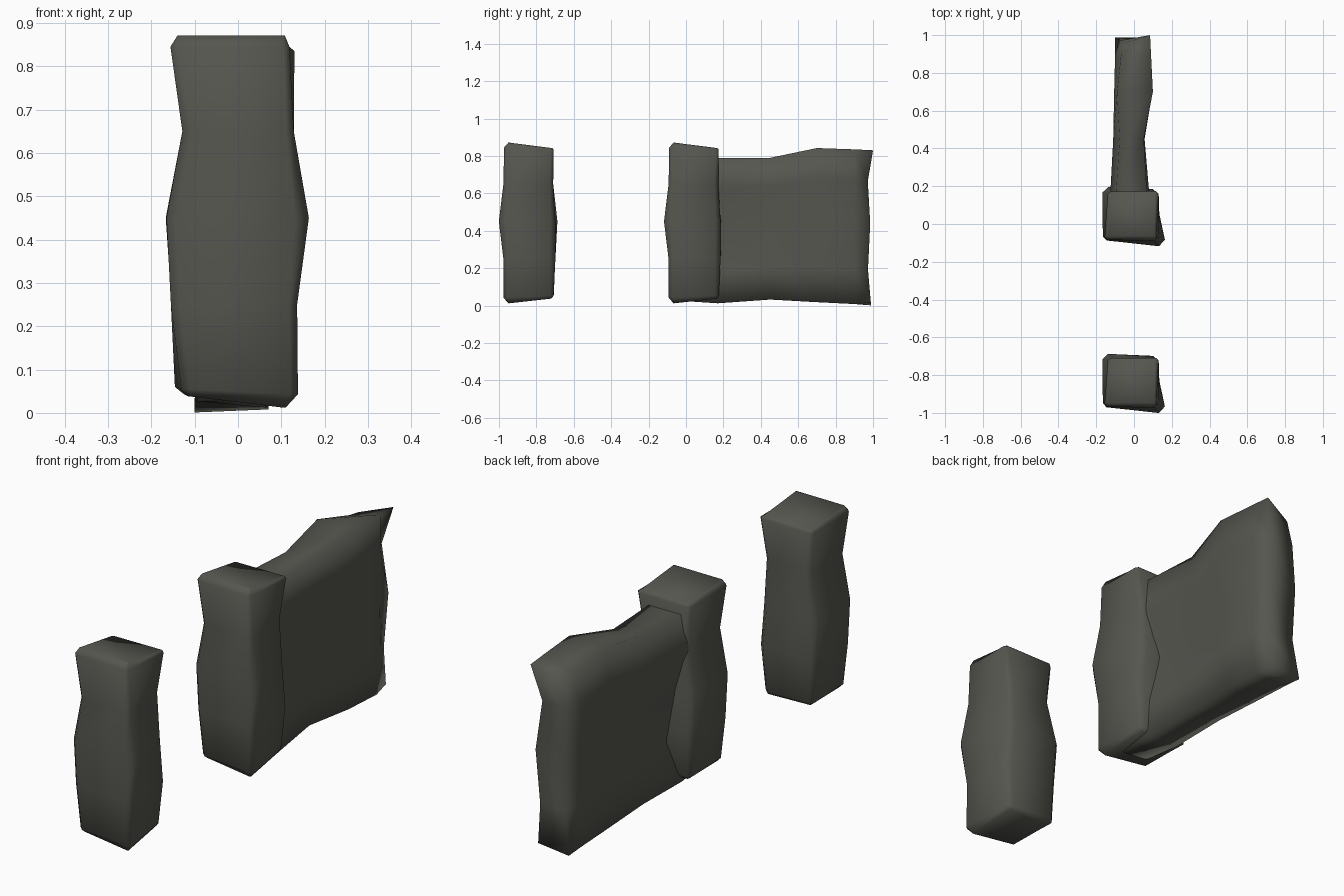
import bpy, bmesh

if "Cube" in bpy.data.objects:
    bpy.data.objects.remove(bpy.data.objects["Cube"])

stone = bpy.data.materials.new("dark_stone")
stone.diffuse_color = (0.093, 0.093, 0.080, 1)
stone.use_nodes = True
stone.node_tree.nodes["Principled BSDF"].inputs["Base Color"].default_value = stone.diffuse_color


def make_mesh(name, rings, cap):
    """Skin closed rings of points; cap lists the index loops closing each end."""
    bm = bmesh.new()
    loops = [[bm.verts.new(p) for p in ring] for ring in rings]
    n = len(loops[0])
    for a, b in zip(loops, loops[1:]):
        for i in range(n):
            j = (i + 1) % n
            bm.faces.new((a[i], a[j], b[j], b[i]))
    for ring in (loops[0], loops[-1]):
        for idx in cap:
            bm.faces.new([ring[i] for i in idx])
    bmesh.ops.recalc_face_normals(bm, faces=bm.faces)
    for f in bm.faces:
        f.smooth = True
    me = bpy.data.meshes.new(name)
    bm.to_mesh(me)
    bm.free()
    me.materials.append(stone)
    return me


def add(name, me, y=0):
    ob = bpy.data.objects.new(name, me)
    ob.location.y = y
    bpy.context.collection.objects.link(ob)
    return ob


def chamfered(corners, cuts):
    """Cut each of the four corners of a ring into two points."""
    ring = []
    for i, (x, y, z) in enumerate(corners):
        for k in (i - 1, (i + 1) % 4):
            ox, oy, _ = corners[k]
            t = cuts[i] / ((ox - x) ** 2 + (oy - y) ** 2) ** 0.5
            ring.append((x + (ox - x) * t, y + (oy - y) * t, z))
    return ring


# Rough stone post: front-left, front-right, back-right, back-left per level
levels = [
    [(-.115, -.945, .038), (.11, -.95, .012), (.095, -.72, .037), (-.125, -.72, .043)],
    [(-.130, -.967, .055), (.141, -.977, .043), (.105, -.708, .053), (-.147, -.706, .06)],
    [(-.155, -.967, .25), (.137, -.977, .25), (.130, -.698, .25), (-.153, -.70, .25)],
    [(-.165, -.968, .45), (.172, -1.005, .45), (.106, -.70, .45), (-.167, -.686, .45)],
    [(-.129, -.965, .65), (.131, -.977, .65), (.10, -.71, .65), (-.122, -.71, .65)],
    [(-.157, -.967, .845), (.118, -.973, .845), (.131, -.708, .835), (-.138, -.71, .83)],
    [(-.140, -.948, .871), (.108, -.95, .871), (.116, -.716, .842), (-.130, -.718, .842)],
]
cuts = [[.004] * 4, [.02] * 4, [.02, .02, .03, .02], [.02, .04, .025, .03],
        [.02] * 4, [.015] * 4, [.004] * 4]
post = make_mesh("post", [chamfered(c, k) for c, k in zip(levels, cuts)], [range(8)])
add("front_post", post)
add("middle_post", post, 0.883)

# Wall slab: y, bottom z, top z, left x per row, right x per row (rows upward)
columns = [
    (-.04, .026, .78, (-.085, -.03, -.07, -.10, -.08), (.05, .06, .015, .07, .06)),
    (.17, .012, .79, (-.098, -.025, -.075, -.125, -.095), (.07, .066, .012, .08, .068)),
    (.45, .032, .79, (-.10, -.082, -.095, -.11, -.076), (.045, .056, .04, .056, .052)),
    (.70, .018, .842, (-.10, -.088, -.096, -.105, -.09), (.07, .094, .084, .098, .10)),
    (.90, .008, .835, (-.10, -.09, -.095, -.10, -.068), (.07, .09, .085, .088, .09)),
    (.98, .001, .83, (-.10, -.075, -.08, -.075, -.06), (.055, .055, .07, .045, .085)),
]
rows = [0, .23, .53, .80, 1]
end_y = [.008, -.007, .005, -.008, .02]      # wavy far end
rings = []
for c, (y, zb, zt, lx, rx) in enumerate(columns):
    last = c == len(columns) - 1
    left, right = [], []
    for r, t in enumerate(rows):
        z = zb + (zt - zb) * t
        yy = y + (end_y[r] if last else 0)
        lz, rz, ly = z, z, yy
        if r == 4 and c >= 4:               # left top edge sags near the end
            lz -= .045
            ly = .955 if last else y
        if r == 0 and c < 2:                # raised near the post
            lz += .015
        if r == 0 and last:                 # bottom corner lifts to the right
            rz += .017
        left.append((lx[r], ly, lz))
        right.append((rx[r], yy, rz))
    rings.append(left + right[::-1])
ends = [(i, i + 1, 8 - i, 9 - i) for i in range(4)]
add("wall_slab", make_mesh("wall_slab", rings, ends))
